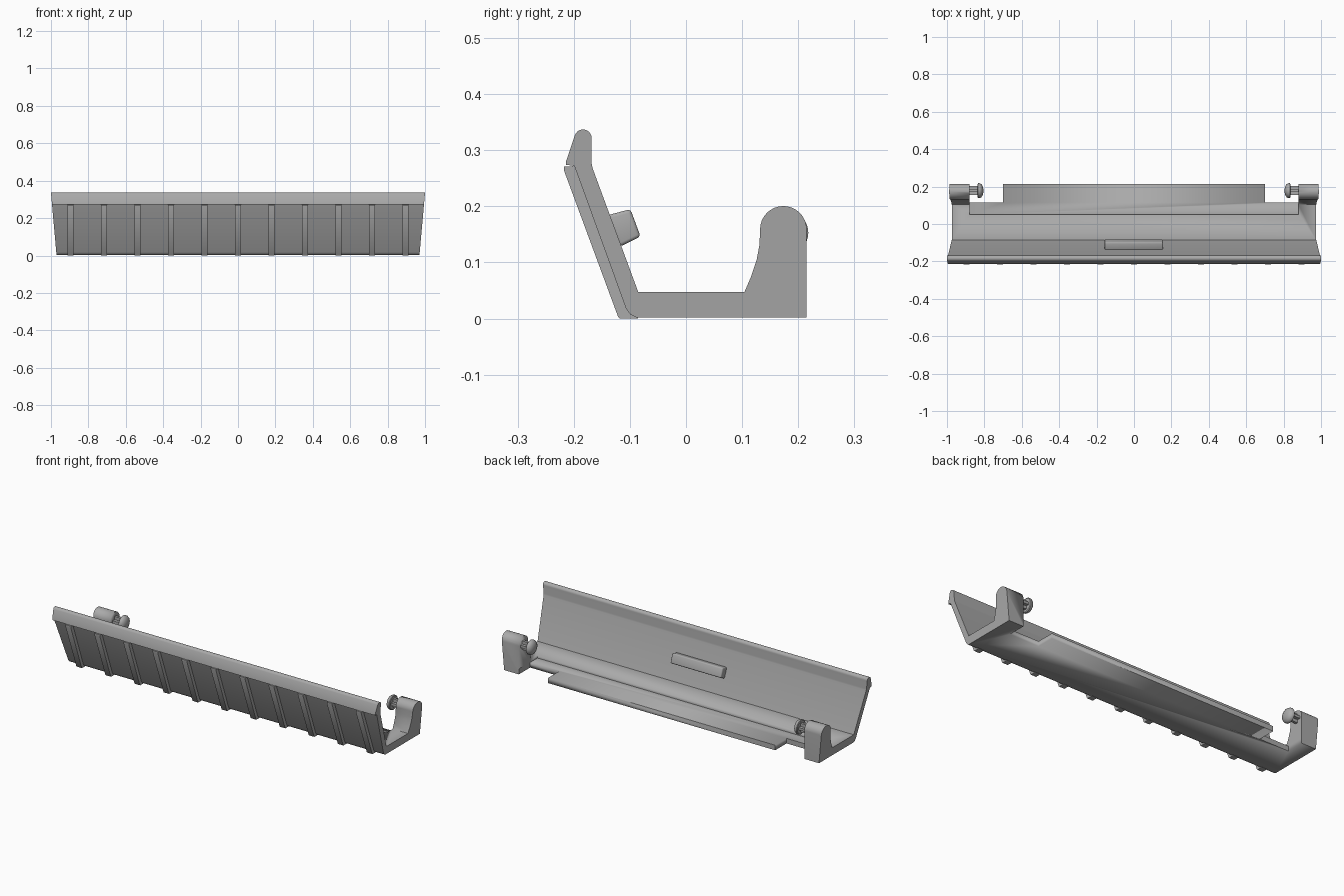
import bpy, bmesh, math
from mathutils import Matrix, Vector

if "Cube" in bpy.data.objects:
    bpy.data.objects.remove(bpy.data.objects["Cube"])

grey = bpy.data.materials.new("mid grey")
grey.diffuse_color = (0.4, 0.4, 0.4, 1)
grey.use_nodes = True
grey.node_tree.nodes["Principled BSDF"].inputs["Base Color"].default_value = grey.diffuse_color


def make(name, bm, smooth=True):
    bmesh.ops.recalc_face_normals(bm, faces=bm.faces)
    me = bpy.data.meshes.new(name)
    bm.to_mesh(me)
    bm.free()
    me.materials.append(grey)
    ob = bpy.data.objects.new(name, me)
    bpy.context.collection.objects.link(ob)
    bpy.ops.object.select_all(action='DESELECT')
    bpy.context.view_layer.objects.active = ob
    ob.select_set(True)
    if smooth:
        bpy.ops.object.shade_smooth_by_angle(angle=math.radians(30))
    return ob


def extrude_x(name, profile, left, right, bevel=0):
    """Extrude a (y, z) profile along x; left and right give x for a height z."""
    bm = bmesh.new()
    a = [bm.verts.new((left(z), y, z)) for y, z in profile]
    b = [bm.verts.new((right(z), y, z)) for y, z in profile]
    bm.faces.new(a)
    bm.faces.new(b)
    for i in range(len(a)):
        j = (i + 1) % len(a)
        bm.faces.new((a[i], a[j], b[j], b[i]))
    if bevel:
        bmesh.ops.bevel(bm, geom=bm.edges[:], offset=bevel, segments=3,
                        profile=0.5, affect='EDGES')
    return make(name, bm)


def box(name, x0, x1, y0, y1, z0, z1):
    return extrude_x(name, [(y0, z0), (y1, z0), (y1, z1), (y0, z1)],
                     lambda z: x0, lambda z: x1)


def arc(cy, cz, r, a0, a1, n):
    return [(cy + r * math.cos(math.radians(a0 + (a1 - a0) * i / n)),
             cz + r * math.sin(math.radians(a0 + (a1 - a0) * i / n)))
            for i in range(n + 1)]


def end(z):  # flared end planes
    return 0.97 + 0.0895 * z


# Cradle body: slanted wall with rounded lip, floor and rear posts
profile = [(-0.088, 0.002), (-0.099, 0.007), (-0.107, 0.018), (-0.199, 0.272),
           (-0.214, 0.274), (-0.2135, 0.281)]
profile += arc(-0.1835, 0.3215, 0.0155, 160, 0, 10)
profile += [(-0.168, 0.276), (-0.1665, 0.268), (-0.085, 0.047), (0.104, 0.047),
            (0.116, 0.075), (0.126, 0.105), (0.131, 0.132)]
profile += arc(0.1735, 0.159, 0.0415, 180, 0, 16)
profile += [(0.215, 0.002)]
body = extrude_x("cradle_body", profile, lambda z: -end(z), end)

# Cut away between the posts, leaving a thin stepped tongue
cutters = [box("gap_cutter", -0.88, 0.88, 0.05, 0.3, 0.03, 0.4)]
for s in (-1, 1):
    x = sorted((s * 0.70, s * 0.88))
    cutters.append(box("notch_cutter", x[0], x[1], 0.115, 0.3, -0.1, 0.4))
for c in cutters:
    c.hide_render = True
    mod = body.modifiers.new("cut", 'BOOLEAN')
    mod.operation, mod.solver, mod.object = 'DIFFERENCE', 'EXACT', c
    bpy.context.view_layer.objects.active = body
    bpy.ops.object.modifier_move_to_index(modifier=mod.name, index=0)
    bpy.ops.object.modifier_apply(modifier=mod.name)
for c in cutters:
    bpy.data.objects.remove(c)

# Slanted ribs on the outer wall
rib_profile = [(-0.217, 0.271), (-0.2175, 0.264), (-0.121, 0.003), (-0.118, 0.0),
               (-0.085, 0.0), (-0.09, 0.012), (-0.185, 0.272)]
for i in range(11):
    x = -0.895 + 0.179 * i
    extrude_x("wall_rib", rib_profile, lambda z: x - 0.0165, lambda z: x + 0.0165)

# Small bar on the inner wall
extrude_x("inner_bar", [(-0.14, 0.184), (-0.099, 0.195), (-0.081, 0.146), (-0.118, 0.128)],
          lambda z: -0.157, lambda z: 0.155, bevel=0.006)

# Pins: cross-shaped shaft with a domed round head
PY, PZ = 0.178, 0.153
for s in (-1, 1):
    x = sorted((s * 0.825, s * 0.885))
    box("pin_shaft_flat", x[0], x[1], PY - 0.024, PY + 0.024, PZ - 0.007, PZ + 0.007)
    box("pin_shaft_upright", x[0], x[1], PY - 0.007, PY + 0.007, PZ - 0.024, PZ + 0.024)
    bm = bmesh.new()
    path = [(0.836, 0), (0.836, 0.036), (0.833, 0.040), (0.825, 0.040), (0.816, 0.035),
            (0.809, 0.024), (0.806, 0.012), (0.805, 0)]
    vs = [bm.verts.new((s * px, PY, PZ + r)) for px, r in path]
    es = [bm.edges.new(p) for p in zip(vs, vs[1:])]
    bmesh.ops.spin(bm, geom=vs + es, cent=(0, PY, PZ), axis=(1, 0, 0),
                   angle=2 * math.pi, steps=32)
    bmesh.ops.remove_doubles(bm, verts=bm.verts, dist=0.0001)
    make("pin_head", bm)
